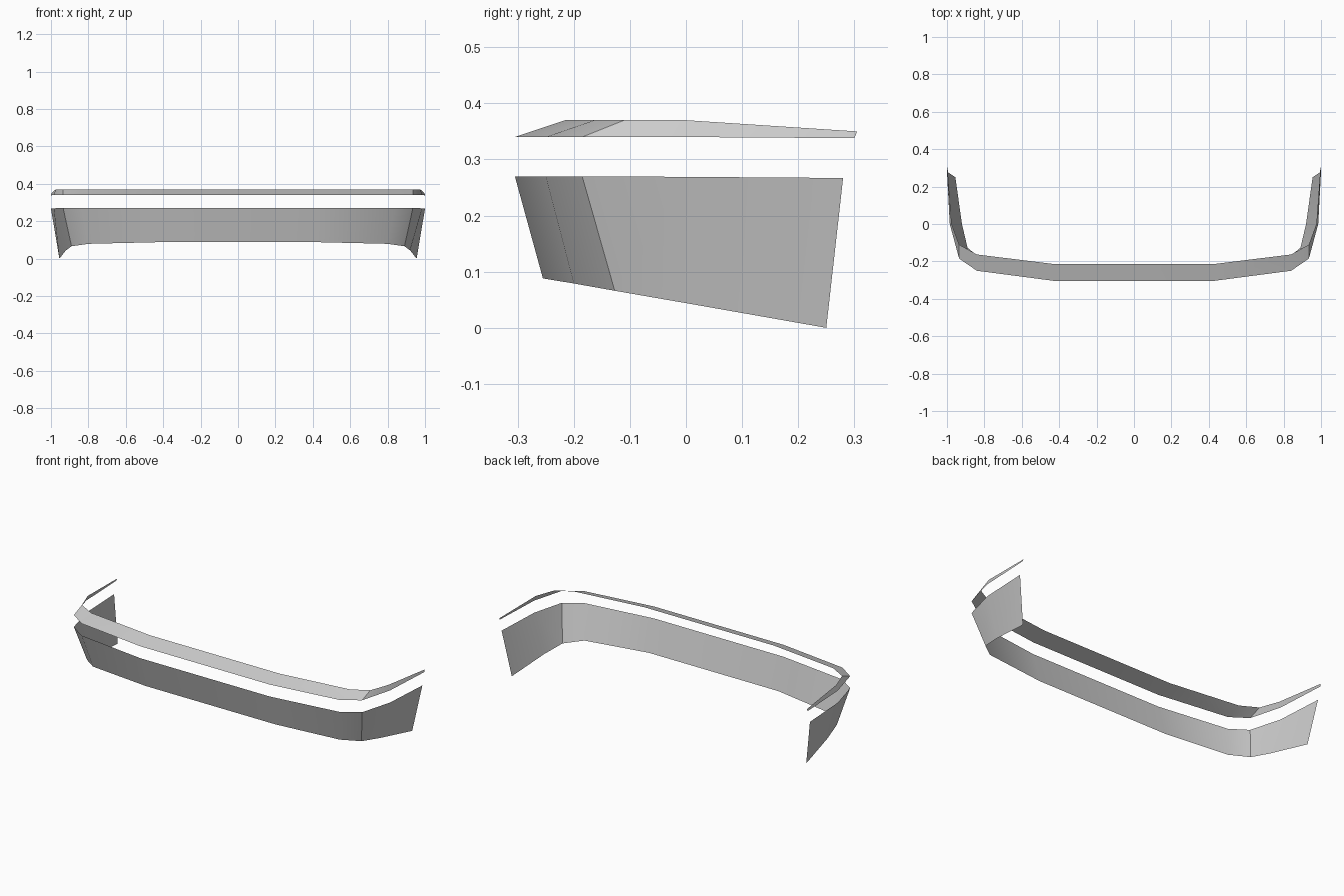
import bpy
import bmesh
import math

cube = bpy.data.objects.get("Cube")
if cube:
    bpy.data.objects.remove(cube, do_unlink=True)

grey = bpy.data.materials.new("light_grey")
grey.use_nodes = True
colour = (0.6, 0.6, 0.6, 1.0)
grey.diffuse_color = colour
grey.node_tree.nodes["Principled BSDF"].inputs["Base Color"].default_value = colour


def wrap_panel(name, lower, upper):
    """Open sheet between two edge paths, each given from the centre out to the left end."""
    def full(path):
        return [(-x, y, z) for x, y, z in reversed(path)] + list(path)

    bm = bmesh.new()
    low = [bm.verts.new(p) for p in full(lower)]
    top = [bm.verts.new(p) for p in full(upper)]
    for i in range(len(low) - 1):
        bm.faces.new((low[i], low[i + 1], top[i + 1], top[i]))
    mesh = bpy.data.meshes.new(name)
    bm.to_mesh(mesh)
    bm.free()
    mesh.materials.append(grey)
    obj = bpy.data.objects.new(name, mesh)
    bpy.context.collection.objects.link(obj)
    bpy.ops.object.select_all(action='DESELECT')
    obj.select_set(True)
    bpy.context.view_layer.objects.active = obj
    bpy.ops.object.shade_smooth_by_angle(angle=math.radians(30))
    return obj


# Lower skirt: leans inward towards the bottom and drops towards the rear ends
wrap_panel(
    "bumper_skirt",
    lower=[(0.42, -0.255, 0.088), (0.80, -0.20, 0.079), (0.89, -0.127, 0.066),
           (0.92, 0.0, 0.044), (0.955, 0.25, 0.0)],
    upper=[(0.42, -0.305, 0.27), (0.84, -0.25, 0.27), (0.935, -0.185, 0.27),
           (0.985, 0.0, 0.269), (1.0, 0.28, 0.267)])

# Upper lip: shallow sloping strip that narrows along the sides
wrap_panel(
    "bumper_upper_lip",
    lower=[(0.42, -0.305, 0.34), (0.84, -0.25, 0.34), (0.935, -0.185, 0.34),
           (0.985, 0.0, 0.34), (1.0, 0.30, 0.338)],
    upper=[(0.42, -0.215, 0.37), (0.84, -0.163, 0.37), (0.935, -0.11, 0.37),
           (0.975, 0.0, 0.37), (0.997, 0.305, 0.35)])
